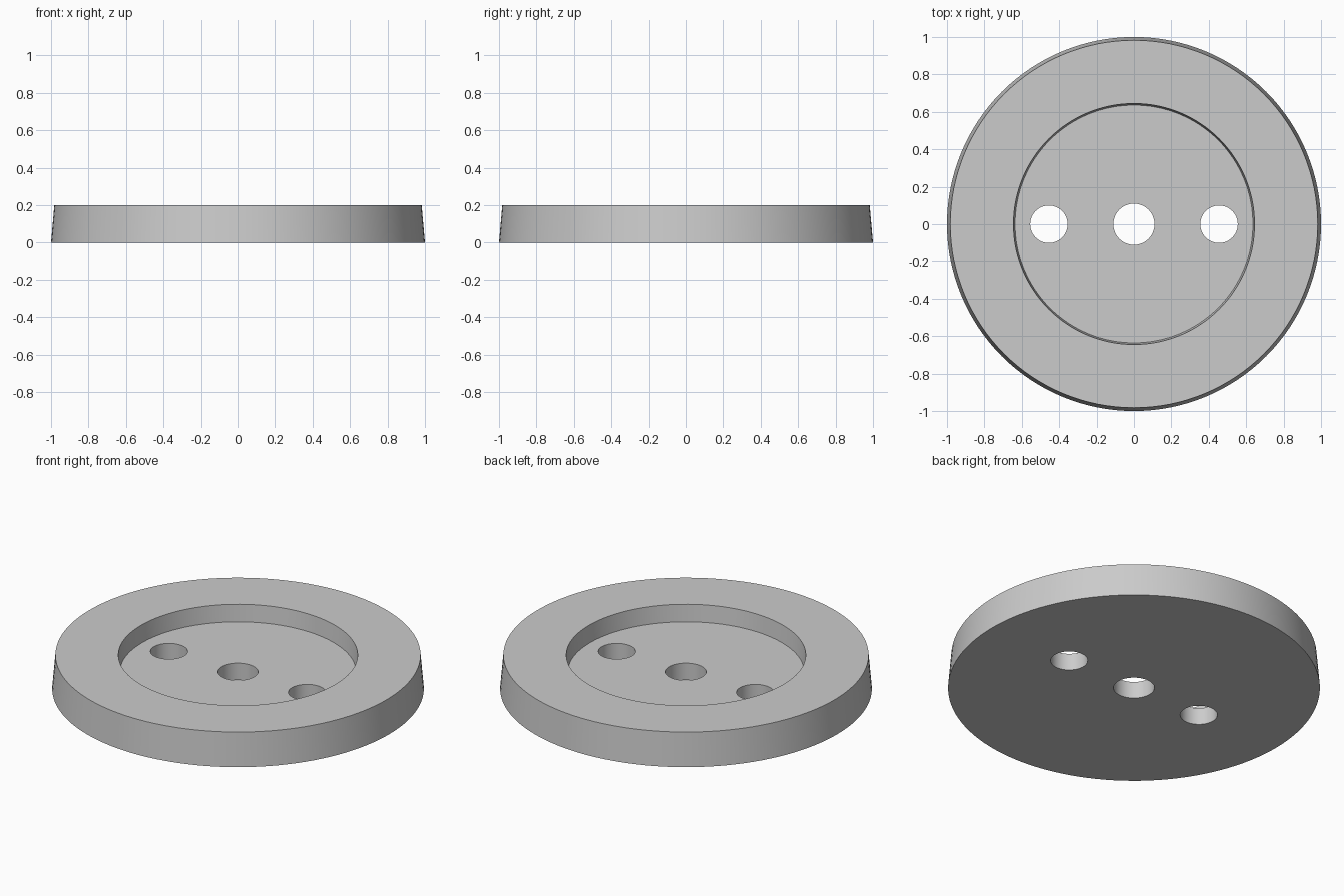
import bpy
import math

# Remove the default cube
cube = bpy.data.objects.get("Cube")
if cube:
    bpy.data.objects.remove(cube, do_unlink=True)

HEIGHT = 0.2
FLOOR = 0.1                             # level of the recess floor
DRAFT = math.tan(math.radians(5))       # slope of the tapered walls

grey = bpy.data.materials.new("plain grey")
grey.use_nodes = True
colour = (0.6, 0.6, 0.6, 1)
grey.diffuse_color = colour
grey.node_tree.nodes["Principled BSDF"].inputs["Base Color"].default_value = colour


def frustum(name, low_radius, high_radius, low, high, x=0, sides=128):
    bpy.ops.mesh.primitive_cone_add(
        vertices=sides, radius1=low_radius, radius2=high_radius,
        depth=high - low, location=(x, 0, (low + high) / 2))
    obj = bpy.context.object
    obj.name = name
    obj.data.materials.append(grey)
    return obj


def cut(target, cutter):
    cutter.hide_render = True
    mod = target.modifiers.new(cutter.name, "BOOLEAN")
    mod.operation = "DIFFERENCE"
    mod.solver = "EXACT"
    mod.object = cutter
    bpy.ops.object.select_all(action="DESELECT")
    target.select_set(True)
    bpy.context.view_layer.objects.active = target
    bpy.ops.object.modifier_apply(modifier=mod.name)
    bpy.data.objects.remove(cutter, do_unlink=True)


# Tapered outer disc
disc = frustum("disc", 1, 1 - HEIGHT * DRAFT, 0, HEIGHT)

# Shallow round recess, widening upward past the top face
recess_floor = 0.636
recess_top = HEIGHT + 0.1
cut(disc, frustum("recess_cutter", recess_floor,
                  recess_floor + (recess_top - FLOOR) * DRAFT, FLOOR, recess_top))

# Centre bore and a pair of side holes, straight through
for name, x, radius in (("centre_hole", 0, 0.11),
                        ("left_hole", 0.455, 0.1),
                        ("right_hole", -0.455, 0.1)):
    cut(disc, frustum(name, radius, radius, -0.1, recess_top, x, 64))

bpy.ops.object.shade_smooth_by_angle(angle=math.radians(30))
